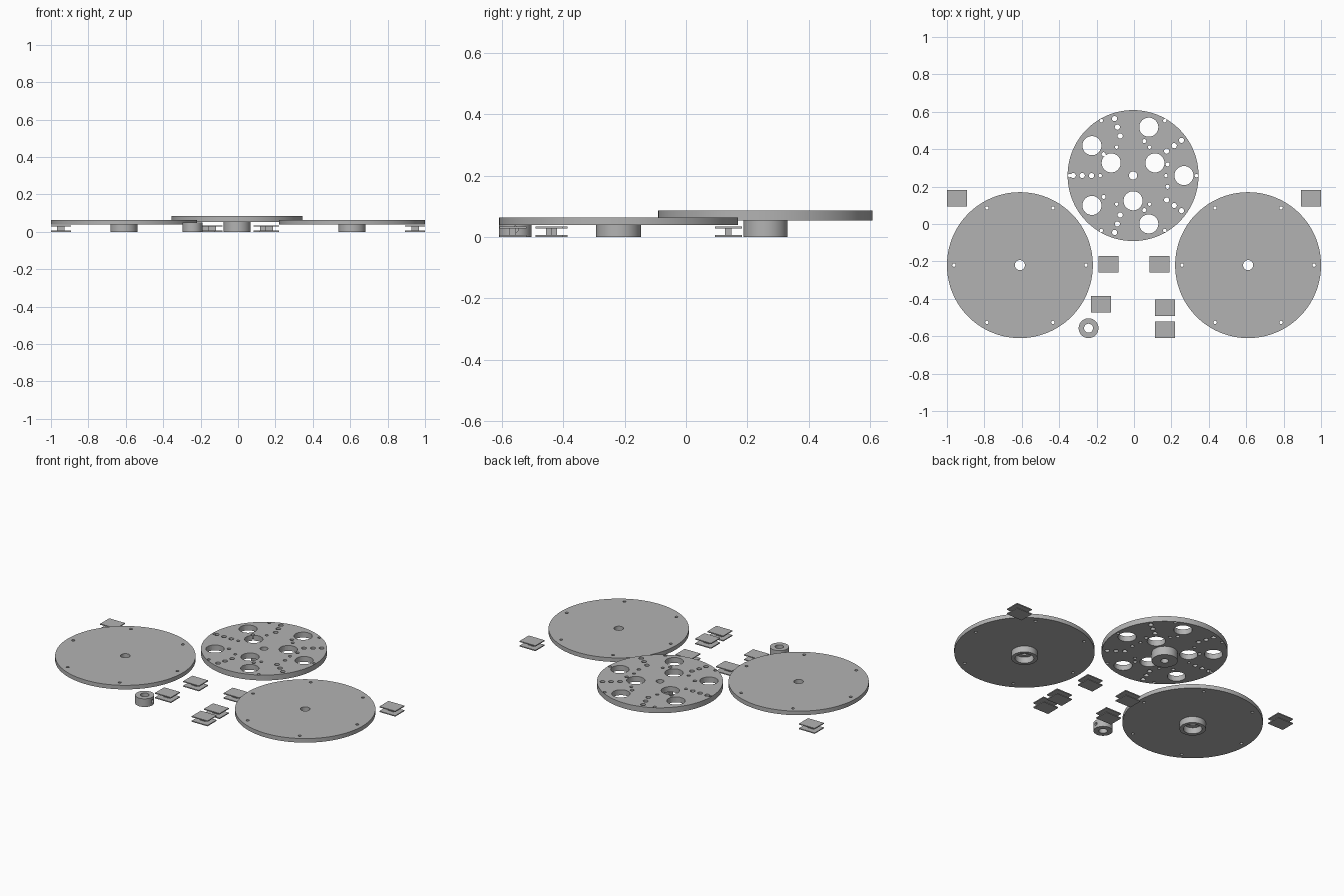
import bpy, bmesh, math
from mathutils import Matrix

if "Cube" in bpy.data.objects:
    bpy.data.objects.remove(bpy.data.objects["Cube"])

grey = bpy.data.materials.new("plain grey")
grey.diffuse_color = (0.45, 0.45, 0.45, 1)
grey.use_nodes = True
grey.node_tree.nodes["Principled BSDF"].inputs["Base Color"].default_value = grey.diffuse_color


def finish(name, bm, smooth=True):
    """Turn a bmesh into a named grey object."""
    mesh = bpy.data.meshes.new(name)
    bmesh.ops.recalc_face_normals(bm, faces=bm.faces)
    bm.to_mesh(mesh)
    bm.free()
    mesh.materials.append(grey)
    ob = bpy.data.objects.new(name, mesh)
    bpy.context.collection.objects.link(ob)
    if smooth:
        bpy.ops.object.select_all(action='DESELECT')
        bpy.context.view_layer.objects.active = ob
        ob.select_set(True)
        bpy.ops.object.shade_smooth_by_angle(angle=math.radians(30))
    return ob


def add_cylinder(bm, x, y, z0, z1, r, n):
    bmesh.ops.create_cone(bm, cap_ends=True, segments=n, radius1=r, radius2=r, depth=z1 - z0,
                          matrix=Matrix.Translation((x, y, (z0 + z1) / 2)))


def cut(ob, bm):
    """Subtract the cutter bmesh from the object and discard the cutter."""
    cutter = finish("cutter", bm, smooth=False)
    cutter.hide_render = True
    mod = ob.modifiers.new("holes", 'BOOLEAN')
    mod.operation, mod.solver, mod.object = 'DIFFERENCE', 'EXACT', cutter
    mod.use_self = True
    bpy.ops.object.select_all(action='DESELECT')
    bpy.context.view_layer.objects.active = ob
    ob.select_set(True)
    bpy.ops.object.modifier_apply(modifier=mod.name)
    bpy.data.objects.remove(cutter)
    bpy.ops.object.shade_smooth_by_angle(angle=math.radians(30))


def drilled_disc(name, x, y, z0, z1, r, holes):
    """Flat disc; holes are (polar radius, angle in degrees, hole radius)."""
    bm = bmesh.new()
    add_cylinder(bm, x, y, z0, z1, r, 128)
    ob = finish(name, bm)
    bm = bmesh.new()
    for d, a, hr in holes:
        a = math.radians(a)
        add_cylinder(bm, x + d * math.cos(a), y + d * math.sin(a), z0 - 0.02, z1 + 0.02,
                     hr, 40 if hr > 0.02 else 20)
    cut(ob, bm)


def tube(name, x, y, z0, z1, r_out, r_in, n=64):
    """Hollow cylinder made from a spun rectangle."""
    bm = bmesh.new()
    rings = []
    for r, z in ((r_out, z0), (r_out, z1), (r_in, z1), (r_in, z0)):
        rings.append([bm.verts.new((x + r * math.cos(t), y + r * math.sin(t), z))
                      for t in (2 * math.pi * i / n for i in range(n))])
    for k in range(4):
        a, b = rings[k], rings[(k + 1) % 4]
        for i in range(n):
            j = (i + 1) % n
            bm.faces.new((a[i], a[j], b[j], b[i]))
    return finish(name, bm)


def add_box(bm, x, y, z0, z1, w, d):
    bmesh.ops.create_cube(bm, size=1, matrix=Matrix.Translation((x, y, (z0 + z1) / 2))
                          @ Matrix.Diagonal((w, d, z1 - z0, 1)))


# two large side discs, each with a cup-shaped hub underneath
for side, sx in (("left", -1), ("right", 1)):
    x, y = sx * 0.61, -0.22
    holes = [(0, 0, 0.027)] + [(0.353, 60 * k, 0.009) for k in range(6)]
    drilled_disc(side + "_disc", x, y, 0.038, 0.063, 0.39, holes)
    tube(side + "_disc_hub", x, y, 0, 0.038, 0.073, 0.052)

# central disc drilled with repeating hole patterns
cx, cy = -0.005, 0.259
holes = [(0, 0, 0.022)]
holes += [(0.272, 72 * k, 0.051) for k in range(5)]
holes += [(0.135, 30 + 120 * k, 0.051) for k in range(3)]
holes += [(d, 36 + 72 * k, 0.014) for d in (0.222, 0.272, 0.32) for k in range(5)]
holes += [(d, 60 * k, 0.0095) for d in (0.176, 0.339) for k in range(6)]
holes += [(0.194, a, 0.011) for a in (18, 72, 144, 216, 288, 342)]
drilled_disc("central_disc", cx, cy, 0.053, 0.086, 0.35, holes)
tube("central_disc_hub", cx, cy, 0, 0.053, 0.072, 0.022)

# loose collar with a sideways screw hole
collar = tube("collar", -0.243, -0.557, 0, 0.05, 0.053, 0.024)
bm = bmesh.new()
bmesh.ops.create_cone(bm, cap_ends=True, segments=20, radius1=0.01, radius2=0.01, depth=0.06,
                      matrix=Matrix.Translation((-0.2, -0.557, 0.025))
                      @ Matrix.Rotation(math.pi / 2, 4, 'Y'))
cut(collar, bm)

# small spools: two square plates joined by a narrow post
spots = [(-0.947, 0.138), (0.947, 0.138), (-0.137, -0.215), (0.137, -0.215),
         (-0.177, -0.43), (0.166, -0.447), (0.166, -0.565)]
for i, (x, y) in enumerate(spots):
    bm = bmesh.new()
    add_box(bm, x, y, 0, 0.006, 0.107, 0.088)
    add_box(bm, x, y, 0.028, 0.034, 0.107, 0.088)
    add_box(bm, x, y, 0.006, 0.028, 0.04, 0.02)
    finish(f"spool_{i + 1}", bm, smooth=False)
